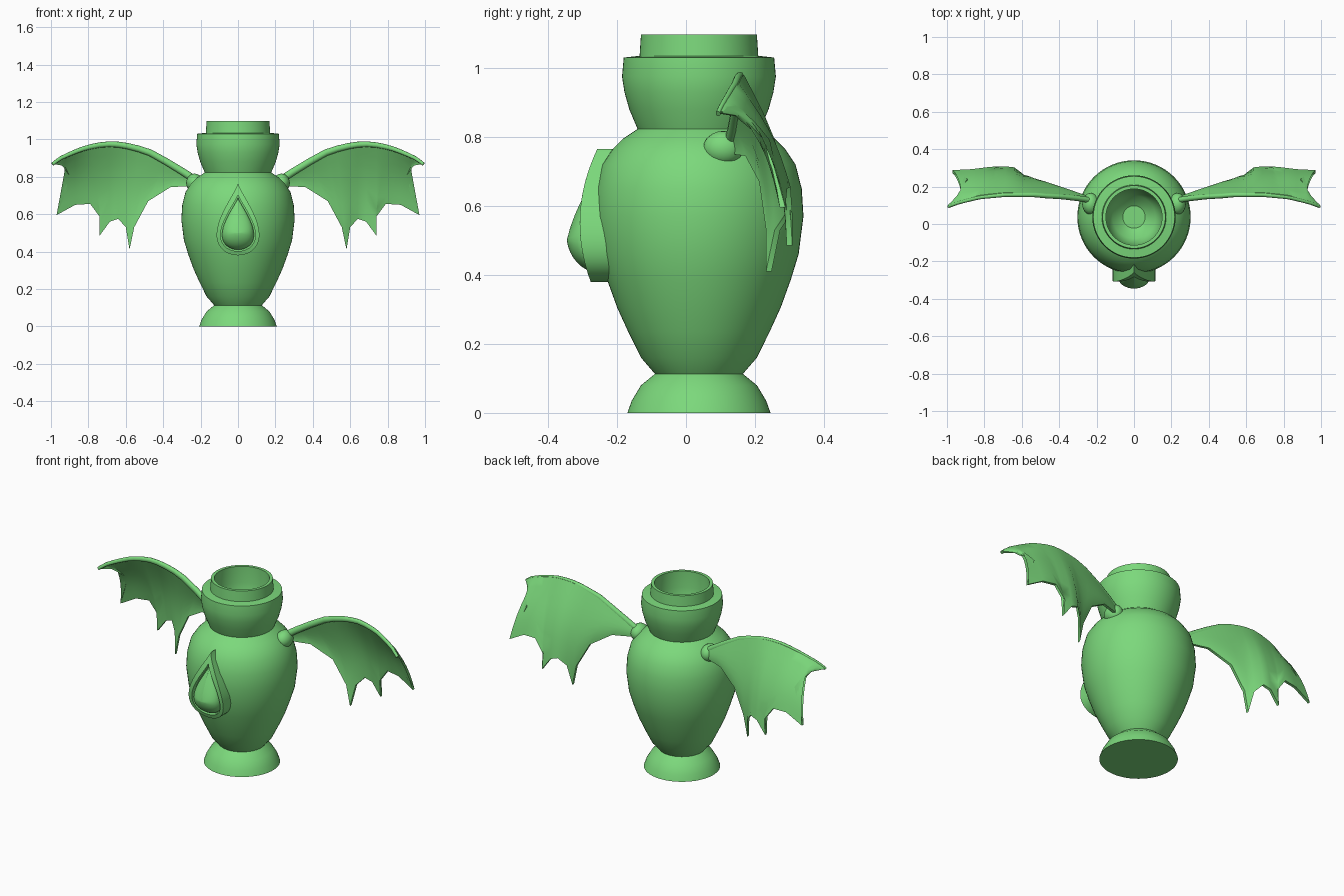
import bpy, bmesh, math
from mathutils import Vector

if "Cube" in bpy.data.objects:
    bpy.data.objects.remove(bpy.data.objects["Cube"])

CY = 0.0375  # vase axis in y
green = bpy.data.materials.new("green")
green.diffuse_color = (0.2, 0.69, 0.2, 1)
green.use_nodes = True
green.node_tree.nodes["Principled BSDF"].inputs["Base Color"].default_value = green.diffuse_color


def finish(bm, name, angle=35, mirror=False):
    bmesh.ops.recalc_face_normals(bm, faces=bm.faces)
    me = bpy.data.meshes.new(name)
    bm.to_mesh(me)
    bm.free()
    me.shade_smooth()
    me.set_sharp_from_angle(angle=math.radians(angle))
    me.materials.append(green)
    ob = bpy.data.objects.new(name, me)
    bpy.context.collection.objects.link(ob)
    if mirror:
        ob.modifiers.new("mirror", "MIRROR").use_mirror_merge = False
    return ob


def loft(bm, loops, cap_start=False, cap_end=False):
    rings = [[bm.verts.new(p) for p in l] for l in loops]
    n = len(rings[0])
    for a, b in zip(rings, rings[1:]):
        for i in range(n):
            j = (i + 1) % n
            bm.faces.new((a[i], a[j], b[j], b[i]))
    if cap_start:
        bm.faces.new(rings[0])
    if cap_end:
        bm.faces.new(rings[-1])


# vase: foot, body, collar, lip and hollow mouth in one lathe
profile = [(0.2075, 0), (0.195, 0.035), (0.168, 0.08), (0.1275, 0.113),
           (0.168, 0.16), (0.205, 0.235), (0.237, 0.305), (0.266, 0.385), (0.289, 0.46),
           (0.303, 0.57), (0.298, 0.65), (0.28, 0.72), (0.25, 0.765), (0.22, 0.795), (0.178, 0.823),
           (0.202, 0.88), (0.216, 0.93), (0.223, 0.975), (0.218, 1.03),
           (0.172, 1.035), (0.168, 1.097), (0.15, 1.097),
           (0.15, 1.0), (0.14, 0.93), (0.115, 0.87), (0.06, 0.83)]
N = 64
bm = bmesh.new()
loft(bm, [[(r * math.cos(i * math.tau / N), CY + r * math.sin(i * math.tau / N), z)
           for i in range(N)] for r, z in profile], True, True)
finish(bm, "vase")


# teardrop emblem: raised frame and domed drop
def front(z):
    return -0.308 + 1.1 * (z - 0.55) ** 2


def drop(z0, z1, w, yfun, n=48):
    pts = []
    for i in range(n):
        t = math.tau * i / n
        x = w / 0.70 * math.sin(t) * abs(math.sin(t / 2)) ** 1.5
        z = (z0 + z1) / 2 + (z1 - z0) / 2 * math.cos(t)
        pts.append((x, yfun(z), z))
    return pts


bm = bmesh.new()
loft(bm, [drop(0.38, 0.765, 0.114, lambda z: -0.12),
          drop(0.38, 0.765, 0.114, front),
          drop(0.402, 0.705, 0.093, front),
          drop(0.402, 0.705, 0.093, lambda z: front(z) + 0.03)], True, True)
finish(bm, "teardrop_frame")

bm = bmesh.new()
loops = [drop(0.41, 0.69, 0.085, lambda z: -0.2)]
for k in range(9):
    a = k / 8 * math.pi / 2
    s = max(math.cos(a), 0.03)
    loops.append(drop(0.5 - 0.09 * s, 0.5 + 0.19 * s, 0.085 * s,
                      lambda z: front(z) + 0.02 - 0.06 * math.sin(a)
                      * min(1, max(0, 1 - (z - 0.5) / 0.2))))
loft(bm, loops, True, True)
finish(bm, "teardrop_gem")

# wing membrane: leading edge point paired with scalloped trailing edge point
rows = [((.23, .13, .79), (.24, .14, .75)), ((.29, .14, .83), (.36, .18, .745)),
        ((.38, .15, .885), (.48, .22, .67)), ((.47, .155, .935), (.555, .24, .53)),
        ((.53, .16, .955), (.58, .24, .41)), ((.59, .16, .97), (.60, .265, .53)),
        ((.64, .16, .978), (.64, .295, .575)), ((.69, .16, .98), (.685, .30, .56)),
        ((.74, .155, .976), (.74, .30, .485)), ((.79, .15, .966), (.735, .30, .58)),
        ((.83, .145, .955), (.79, .295, .655)), ((.87, .135, .94), (.87, .285, .65)),
        ((.91, .125, .923), (.97, .28, .595)), ((.945, .115, .907), (.89, .235, .79)),
        ((.97, .105, .89), (.94, .15, .86)), ((.992, .097, .873), (.985, .10, .868))]
ribs = (4, 8, 12)
V = 7
TH = 0.008  # half thickness
bm = bmesh.new()
loops = []
for r, (l, t) in enumerate(rows):
    l, t = Vector(l), Vector(t)
    sag = 0.06 * (t - l).length + (0.008 if r in ribs else 0)
    line = []
    for k in range(V + 1):
        p = l.lerp(t, k / V)
        p.y += sag * math.sin(math.pi * k / V)
        line.append(p)
    off = Vector((0, TH, 0))
    loops.append([p - off for p in line] + [p + off for p in reversed(line)])
loft(bm, loops, True, True)
finish(bm, "wing_membrane", 50, True)

# wing arm: tapered bone along the front of the leading edge
bm = bmesh.new()
path = [Vector(r[0]) + Vector((0, -0.004, -0.006)) for r in rows]
loops = []
for i, p in enumerate(path):
    d = (path[min(i + 1, len(path) - 1)] - path[max(i - 1, 0)]).normalized()
    side = d.cross(Vector((0, 1, 0))).normalized()
    up = d.cross(side)
    rad = 0.02 - 0.011 * i / (len(path) - 1)
    loops.append([p + rad * (math.cos(a) * side + 0.8 * math.sin(a) * up)
                  for a in (j * math.tau / 10 for j in range(10))])
loft(bm, loops, True, True)
finish(bm, "wing_arm", 60, True)

# shoulder joint where the wing meets the body
bm = bmesh.new()
bmesh.ops.create_uvsphere(bm, u_segments=20, v_segments=12, radius=1)
bmesh.ops.scale(bm, vec=(0.045, 0.058, 0.05), verts=bm.verts)
bmesh.ops.translate(bm, vec=(0.232, 0.108, 0.767), verts=bm.verts)
finish(bm, "wing_joint", 60, True)
